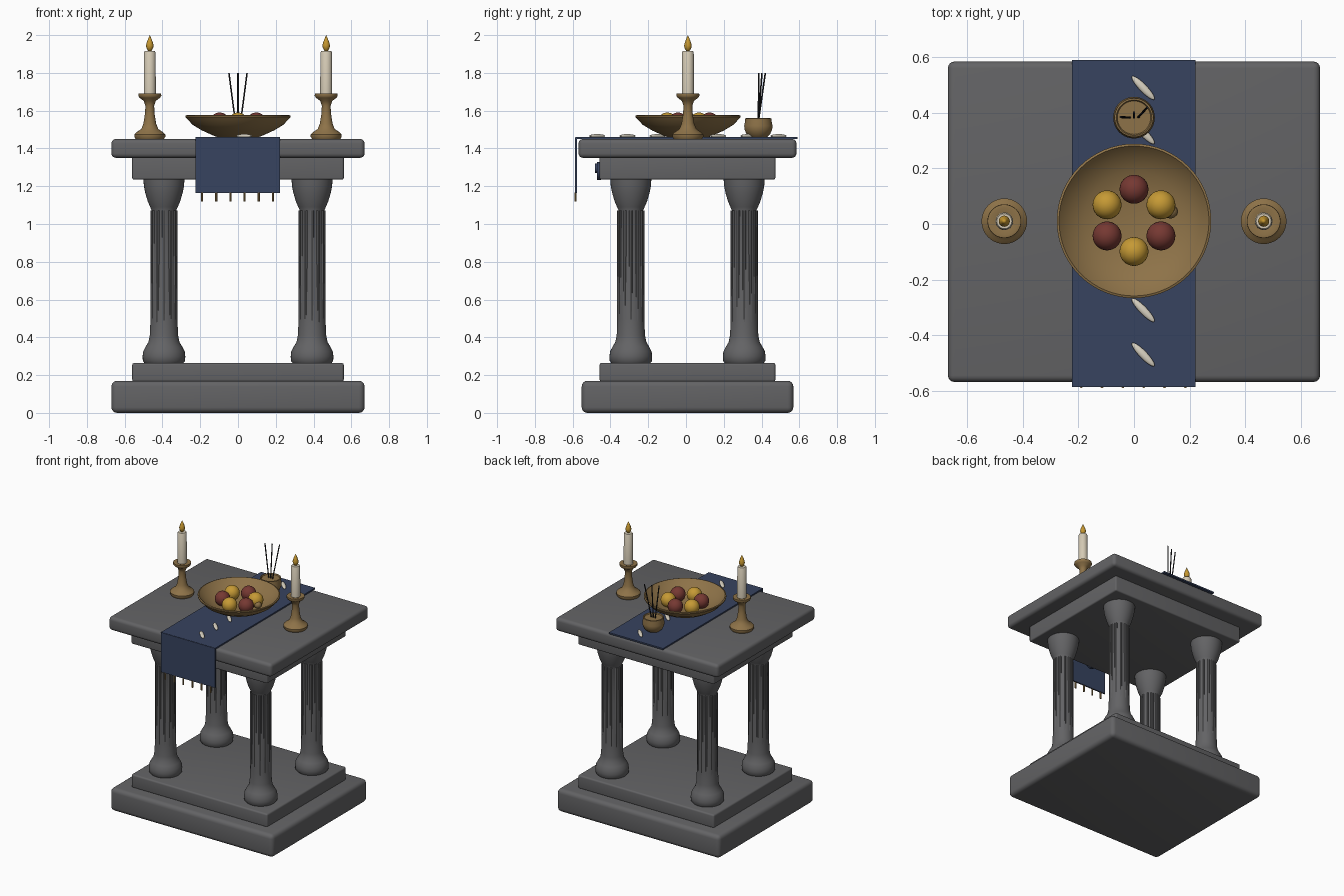
import bpy, bmesh, math
from mathutils import Vector

if "Cube" in bpy.data.objects:
    bpy.data.objects.remove(bpy.data.objects["Cube"])

CY = 0.008  # depth centre of the table


def mat(name, r, g, b):
    m = bpy.data.materials.new(name)
    m.diffuse_color = (r, g, b, 1)
    m.use_nodes = True
    m.node_tree.nodes["Principled BSDF"].inputs["Base Color"].default_value = m.diffuse_color
    return m


STONE = mat("grey stone", 0.125, 0.125, 0.13)
CLOTH = mat("navy cloth", 0.038, 0.056, 0.115)
BRASS = mat("aged brass", 0.27, 0.17, 0.065)
WAX = mat("cream wax", 0.66, 0.59, 0.46)
FLAME = mat("amber flame", 0.56, 0.31, 0.03)
YELLOW = mat("yellow fruit", 0.56, 0.32, 0.035)
RED = mat("red fruit", 0.18, 0.04, 0.032)
DARK = mat("dark incense", 0.015, 0.015, 0.018)
PETAL = mat("pale petal", 0.7, 0.65, 0.54)


def make(name, bm, m, smooth=True):
    bmesh.ops.recalc_face_normals(bm, faces=bm.faces)
    me = bpy.data.meshes.new(name)
    bm.to_mesh(me)
    bm.free()
    me.materials.append(m)
    o = bpy.data.objects.new(name, me)
    bpy.context.collection.objects.link(o)
    if smooth:
        bpy.ops.object.select_all(action='DESELECT')
        o.select_set(True)
        bpy.context.view_layer.objects.active = o
        bpy.ops.object.shade_smooth_by_angle(angle=math.radians(40))
    return o


def box(name, x, y, z, m, bevel=0.0):
    """x, y, z are (low, high) ranges"""
    bm = bmesh.new()
    bmesh.ops.create_cube(bm, size=1)
    for v in bm.verts:
        v.co = [r[0] if c < 0 else r[1] for c, r in zip(v.co, (x, y, z))]
    if bevel:
        bmesh.ops.bevel(bm, geom=bm.edges[:], offset=bevel, segments=4,
                        profile=0.5, affect='EDGES')
    return make(name, bm, m)


def lathe(name, prof, loc, m, n=40):
    """Revolve (radius, z) points; open ends are capped"""
    bm = bmesh.new()
    rings = []
    for r, z in prof:
        if r < 1e-5:
            rings.append([bm.verts.new((loc[0], loc[1], loc[2] + z))])
        else:
            rings.append([bm.verts.new((loc[0] + r * math.cos(t * math.tau / n),
                                        loc[1] + r * math.sin(t * math.tau / n),
                                        loc[2] + z)) for t in range(n)])
    for a, b in zip(rings, rings[1:]):
        for i in range(n):
            j = (i + 1) % n
            f = [a[i % len(a)], a[j % len(a)], b[j % len(b)], b[i % len(b)]]
            bm.faces.new(list(dict.fromkeys(f)))
    for r in (rings[0], rings[-1]):
        if len(r) > 2:
            bm.faces.new(r)
    return make(name, bm, m)


def rod(name, a, b, r, m, n=8):
    a, b = Vector(a), Vector(b)
    bm = bmesh.new()
    bmesh.ops.create_cone(bm, cap_ends=True, segments=n, radius1=r, radius2=r,
                          depth=(b - a).length)
    bm.transform((b - a).to_track_quat('Z', 'Y').to_matrix().to_4x4())
    bmesh.ops.translate(bm, verts=bm.verts, vec=(a + b) / 2)
    return make(name, bm, m)


def ball(name, loc, scale, m, turn=0.0):
    bm = bmesh.new()
    bmesh.ops.create_uvsphere(bm, u_segments=32, v_segments=16, radius=1)
    o = make(name, bm, m)
    o.location, o.scale, o.rotation_euler[2] = loc, scale, turn
    return o


# Stone slabs: plinth, step, frieze and table top
for name, hx, hy, z, bev in (("plinth", 0.67, 0.56, (0, 0.17), 0.03),
                             ("step", 0.56, 0.465, (0.165, 0.265), 0.012),
                             ("frieze", 0.56, 0.465, (1.235, 1.36), 0.01),
                             ("table_top", 0.67, 0.577, (1.35, 1.45), 0.024)):
    box(name, (-hx, hx), (CY - hy, CY + hy), z, STONE, bev)

# Four columns with raised ribs that sink into the tapered shaft
COLUMN = [(0.1, 0.26), (0.112, 0.275), (0.113, 0.30), (0.11, 0.325), (0.097, 0.35),
          (0.082, 0.375), (0.075, 0.41), (0.071, 0.5), (0.066, 0.8), (0.064, 1.07),
          (0.073, 1.09), (0.086, 1.12), (0.099, 1.165), (0.106, 1.2), (0.109, 1.24)]
for sx in (-1, 1):
    for sy in (-1, 1):
        cx, cy = sx * 0.392, CY + sy * 0.3
        lathe("column", COLUMN, (cx, cy, 0), STONE)
        for k in range(12):
            a = k * math.tau / 12
            px, py = cx + 0.062 * math.cos(a), cy + 0.062 * math.sin(a)
            rod("column_rib", (px, py, 0.45), (px, py, 1.072), 0.01, STONE)

# Round emblem on the frieze, behind the cloth
rod("frieze_emblem", (0, -0.45, 1.28), (0, -0.47, 1.28), 0.047, CLOTH, 32)
rod("emblem_boss", (0, -0.45, 1.295), (0, -0.482, 1.295), 0.025, CLOTH, 24)

# Runner cloth with front drop and tassels
box("runner", (-0.224, 0.222), (-0.585, 0.59), (1.449, 1.46), CLOTH)
box("runner_drop", (-0.224, 0.222), (-0.587, -0.577), (1.165, 1.458), CLOTH)
for k in range(6):
    x = -0.19 + k * 0.075
    rod("tassel", (x, -0.585, 1.118), (x, -0.585, 1.168), 0.006, BRASS)

# Petals scattered along the runner
for k in range(7):
    ball("petal", (0.033, -0.47 + 0.16 * k, 1.466), (0.058, 0.014, 0.01),
         PETAL, math.radians(-46))

# Offering bowl
BOWL = [(0, 1.46), (0.11, 1.46), (0.13, 1.468), (0.19, 1.495), (0.24, 1.525),
        (0.268, 1.555), (0.278, 1.566), (0.278, 1.574), (0.27, 1.577),
        (0.262, 1.568), (0.23, 1.538), (0.18, 1.51), (0.11, 1.49), (0, 1.484)]
lathe("bowl", BOWL, (0, 0.011, 0), BRASS, 64)
for k in range(6):
    a = math.radians(90 + 60 * k)
    ball("fruit", (0.112 * math.cos(a), 0.013 + 0.112 * math.sin(a), 1.538),
         (0.052,) * 3, YELLOW if k % 2 else RED)
ball("small_nut", (0.132, 0.045, 1.518), (0.025,) * 3, BRASS)

# Incense pot and sticks
POT = [(0, 1.46), (0.045, 1.46), (0.062, 1.475), (0.073, 1.5), (0.075, 1.52),
       (0.07, 1.545), (0.07, 1.558), (0.064, 1.56), (0.06, 1.552), (0, 1.552)]
lathe("incense_pot", POT, (0, 0.383, 0), BRASS)
for x, y in ((-1, 0.385), (0, 0.402), (1, 0.42)):
    rod("incense_stick", (x * 0.014, 0.383, 1.54), (x * 0.048, y, 1.8), 0.004, DARK)

# Candlesticks, candles and flames
HOLDER = [(0.075, 1.45), (0.082, 1.462), (0.082, 1.474), (0.07, 1.486), (0.045, 1.503),
          (0.034, 1.53), (0.026, 1.58), (0.023, 1.625), (0.032, 1.652), (0.054, 1.668),
          (0.061, 1.678), (0.06, 1.69), (0.05, 1.692), (0.035, 1.688)]
FLAME_P = [(0, 1.912), (0.01, 1.918), (0.018, 1.932), (0.02, 1.945), (0.016, 1.962),
           (0.009, 1.98), (0, 2.0)]
for s in (-1, 1):
    at = (s * 0.467, 0.01, 0)
    lathe("candlestick", HOLDER, at, BRASS)
    lathe("candle", [(0.032, 1.68), (0.031, 1.908), (0.027, 1.915)], at, WAX, 32)
    lathe("flame", FLAME_P, at, FLAME, 24)
